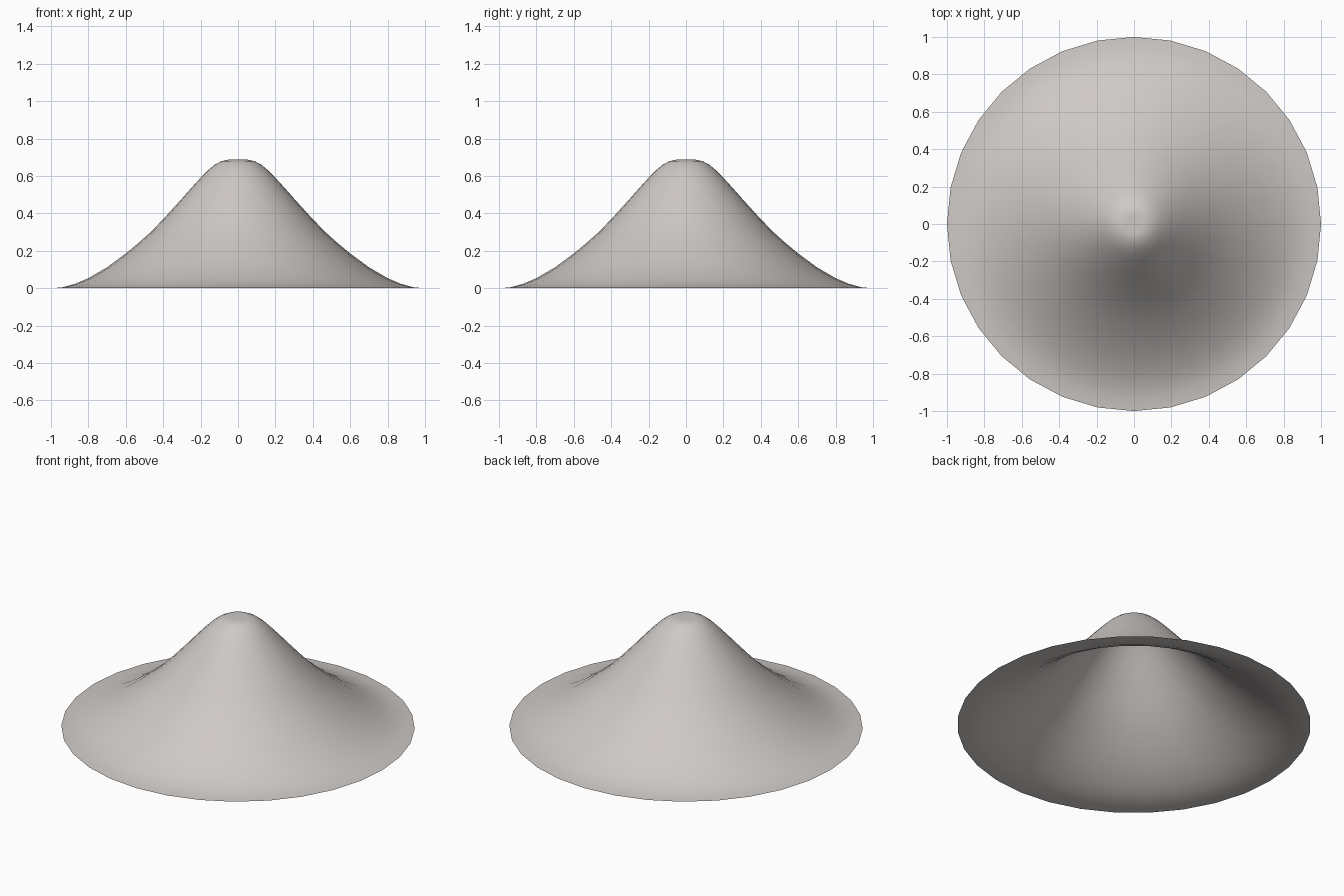
import bpy, bmesh, math

if "Cube" in bpy.data.objects:
    bpy.data.objects.remove(bpy.data.objects["Cube"])

SIDES = 32
# Profile from rim to crown: (radius, height)
PROFILE = [(1.0, 0.0), (0.94, 0.005), (0.87, 0.024), (0.8, 0.054), (0.7, 0.112),
           (0.6, 0.186), (0.53, 0.244), (0.465, 0.302), (0.39, 0.38), (0.31, 0.468),
           (0.25, 0.536), (0.195, 0.596), (0.16, 0.631), (0.125, 0.66),
           (0.09, 0.679), (0.05, 0.688)]

# Warm grey material
mat = bpy.data.materials.new("warm grey")
mat.diffuse_color = (0.62, 0.585, 0.565, 1)
mat.use_nodes = True
mat.node_tree.nodes["Principled BSDF"].inputs["Base Color"].default_value = mat.diffuse_color

# Hollow flared cone, open underneath, with a slight dimple at the crown
bm = bmesh.new()
rings = [[bm.verts.new((r * math.cos(2 * math.pi * i / SIDES),
                        r * math.sin(2 * math.pi * i / SIDES), z))
          for i in range(SIDES)] for r, z in PROFILE]
for low, high in zip(rings, rings[1:]):
    for i in range(SIDES):
        j = (i + 1) % SIDES
        bm.faces.new((low[i], low[j], high[j], high[i]))
tip = bm.verts.new((0, 0, 0.678))
for i in range(SIDES):
    bm.faces.new((rings[-1][i], rings[-1][(i + 1) % SIDES], tip))
for f in bm.faces:
    f.smooth = True

mesh = bpy.data.meshes.new("cone_hat")
bm.to_mesh(mesh)
bm.free()
mesh.materials.append(mat)
hat = bpy.data.objects.new("cone_hat", mesh)
bpy.context.collection.objects.link(hat)
